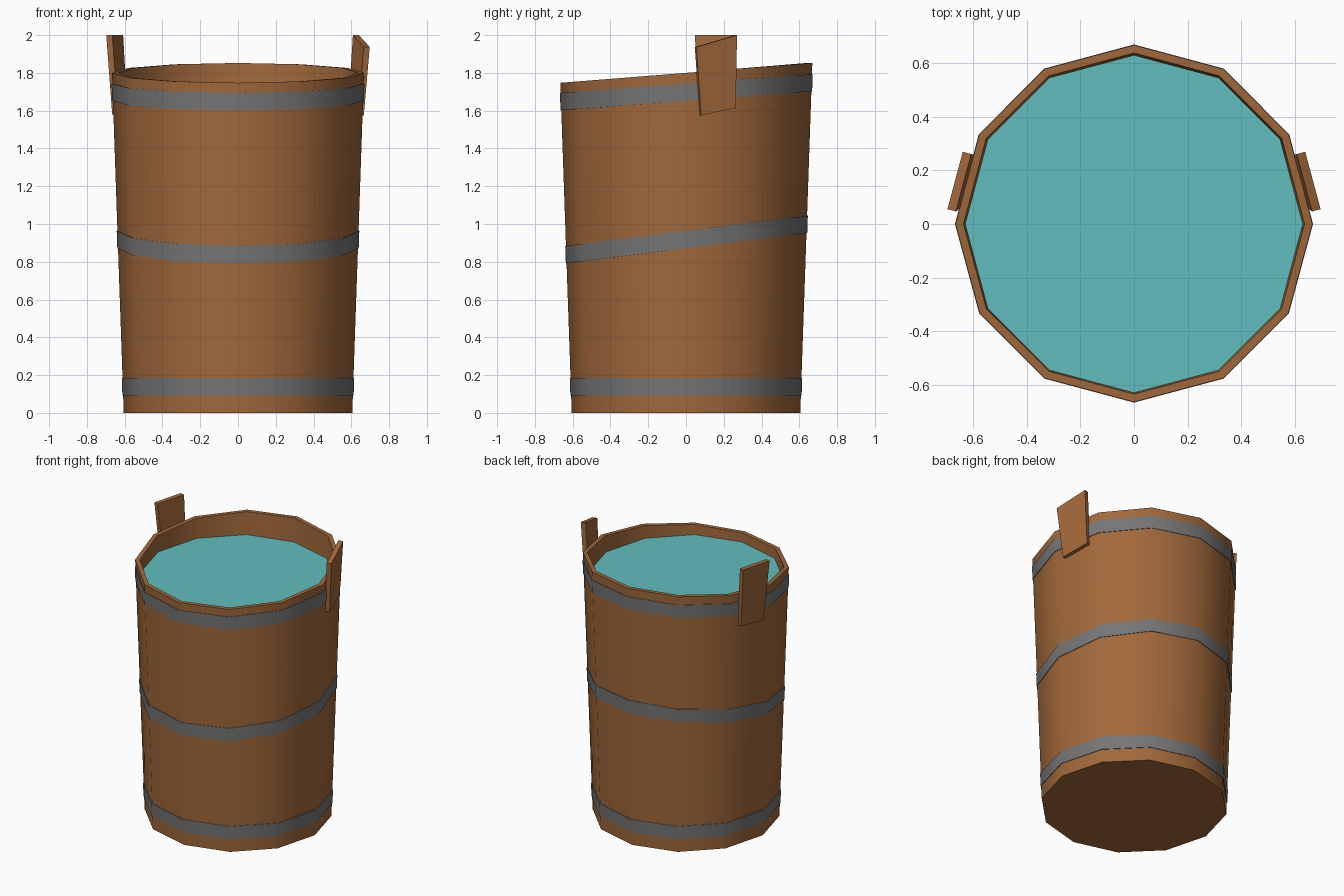
import bpy, bmesh, math

if "Cube" in bpy.data.objects:
    bpy.data.objects.remove(bpy.data.objects["Cube"])

SIDES = 12


def material(name, rgb):
    m = bpy.data.materials.new(name)
    m.diffuse_color = (*rgb, 1)
    m.use_nodes = True
    m.node_tree.nodes["Principled BSDF"].inputs["Base Color"].default_value = m.diffuse_color
    return m


wood = material("brown wood", (0.36, 0.14, 0.043))
iron = material("grey iron", (0.18, 0.18, 0.18))
aqua = material("aqua water", (0.12, 0.52, 0.52))


def finish(name, bm, mats, smooth=False):
    bmesh.ops.recalc_face_normals(bm, faces=bm.faces)
    me = bpy.data.meshes.new(name)
    bm.to_mesh(me)
    bm.free()
    for m in mats:
        me.materials.append(m)
    ob = bpy.data.objects.new(name, me)
    bpy.context.collection.objects.link(ob)
    if smooth:
        bpy.ops.object.select_all(action='DESELECT')
        ob.select_set(True)
        bpy.context.view_layer.objects.active = ob
        bpy.ops.object.shade_smooth_by_angle(angle=math.radians(40))
    return ob


def ring(bm, z0, slope, off):
    """Loop around the tapered wall, tilted along y."""
    verts = []
    for i in range(SIDES):
        a = 2 * math.pi * i / SIDES
        z = z0 + slope * 0.64 * math.sin(a)
        r = 0.605 + 0.0345 * z + off
        verts.append(bm.verts.new((r * math.cos(a), r * math.sin(a), z)))
    return verts


def bridge(bm, a, b):
    for i in range(SIDES):
        j = (i + 1) % SIDES
        bm.faces.new((a[i], a[j], b[j], b[i]))


# wooden tub: outer wall, tilted rim, inner wall down past the water
bm = bmesh.new()
profile = [(0, 0, 0), (1.80, 0.082, 0), (1.80, 0.082, -0.03), (1.60, 0, -0.03)]
rings = [ring(bm, *p) for p in profile]
for a, b in zip(rings, rings[1:]):
    bridge(bm, a, b)
bm.faces.new(rings[0])
bm.faces.new(rings[-1])
finish("tub", bm, [wood], True)

# iron hoops
for name, z0, slope in (("bottom_hoop", 0.092, 0), ("middle_hoop", 0.872, 0.125),
                        ("top_hoop", 1.652, 0.078)):
    bm = bmesh.new()
    h = 0.092
    loops = [ring(bm, z0, slope, -0.004), ring(bm, z0, slope, 0.004),
             ring(bm, z0 + h, slope, 0.004), ring(bm, z0 + h, slope, -0.004)]
    for k in range(4):
        bridge(bm, loops[k], loops[(k + 1) % 4])
    finish(name, bm, [iron], True)

# water surface
bm = bmesh.new()
bm.faces.new(ring(bm, 1.685, 0, -0.032))
finish("water", bm, [aqua])


# ear boards: corners as (along wall, height, outer distance)
def ear(name, side, corners):
    bm = bmesh.new()
    c, s = math.cos(math.radians(15)), math.sin(math.radians(15))
    loops = []
    for thick in (0, 0.033):
        loops.append([bm.verts.new((side * ((d - thick) * c - t * s),
                                    (d - thick) * s + t * c, z))
                      for t, z, d in corners])
    out, inn = loops
    bm.faces.new(out)
    bm.faces.new(inn)
    for i in range(4):
        j = (i + 1) % 4
        bm.faces.new((out[i], out[j], inn[j], inn[i]))
    finish(name, bm, [wood])


ear("right_ear", 1, [(-0.095, 1.575, 0.664), (0.095, 1.615, 0.664),
                     (0.095, 2.0, 0.688), (-0.127, 1.937, 0.688)])
ear("left_ear", -1, [(-0.095, 1.58, 0.664), (0.095, 1.59, 0.664),
                     (0.095, 2.0, 0.688), (-0.127, 2.0, 0.688)])
